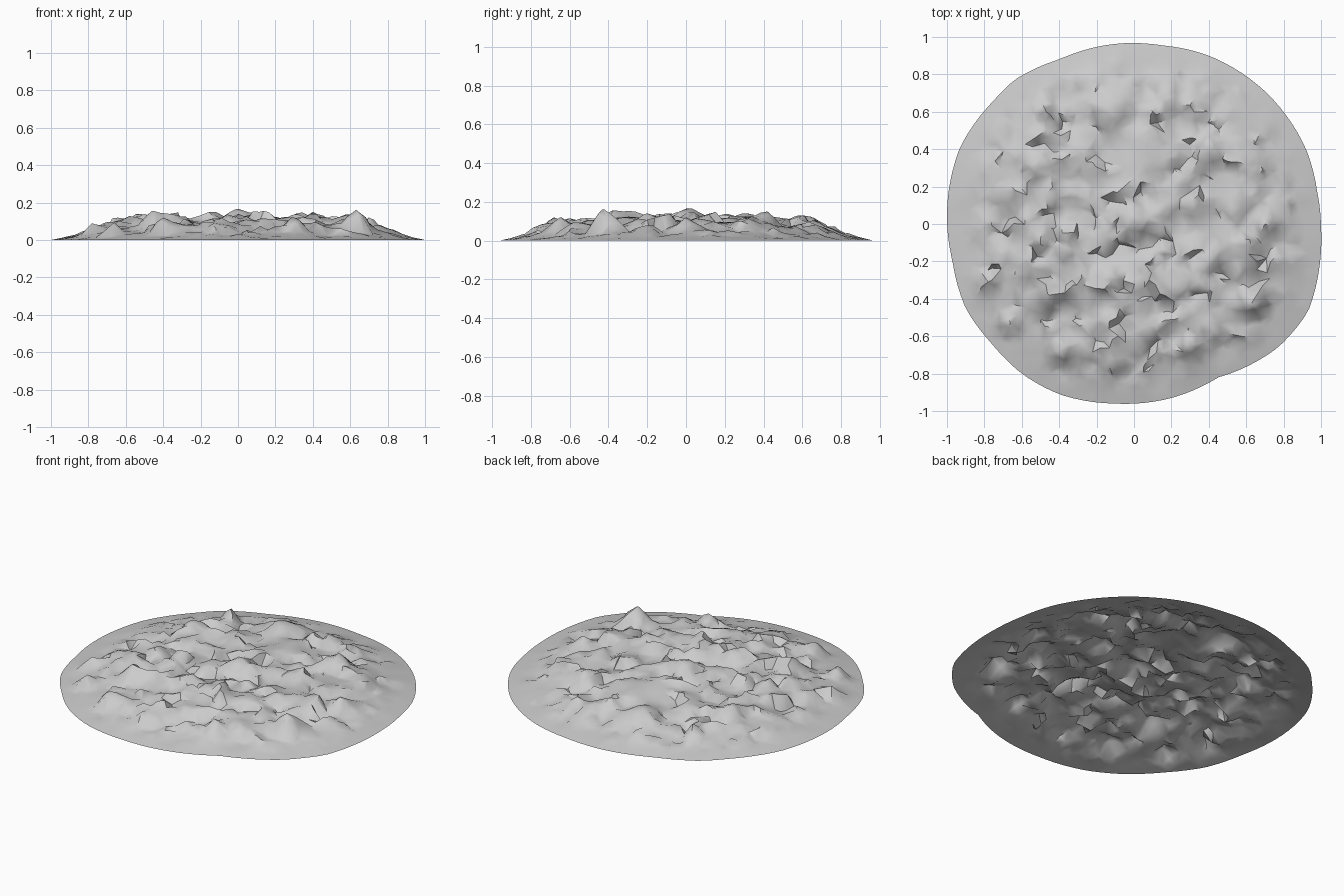
import bpy, math, random
from mathutils import Vector, noise
from mathutils.geometry import delaunay_2d_cdt

if "Cube" in bpy.data.objects:
    bpy.data.objects.remove(bpy.data.objects["Cube"])

random.seed(7)

# Ground outline, anticlockwise
OUTLINE = [(1, -.02), (.98, .17), (.92, .4), (.7, .71), (.4, .9), (.15, .955), (-.08, .965),
           (-.4, .88), (-.64, .77), (-.75, .66), (-.93, .41), (-1, .03), (-.97, -.2), (-.9, -.45),
           (-.76, -.64), (-.6, -.8), (-.4, -.91), (-.1, -.96), (.2, -.93), (.45, -.82),
           (.77, -.66), (.93, -.47), (.995, -.2)]
# Prominent stones: x, y, top height, radius
STONES = [(.63, -.42, .16, .10), (-.45, -.38, .155, .09), (-.12, -.3, .15, .08),
          (0, .02, .165, .10), (.4, .42, .15, .08), (-.78, -.31, .09, .06),
          (-.52, .31, .14, .10), (-.12, .6, .13, .12), (-.47, .6, .12, .07),
          (-.66, -.53, .095, .07), (-.4, -.68, .12, .08), (.3, -.65, .12, .08),
          (.7, 0, .12, .08), (-.5, -.09, .14, .09), (.1, .6, .13, .06), (.4, -.2, .14, .09)]
PROFILE = [(0, .105), (.35, .105), (.6, .088), (.75, .06), (.88, .025), (1, 0)]

POLAR = sorted((math.atan2(y, x), math.hypot(x, y)) for x, y in OUTLINE)
POLAR = [(POLAR[-1][0] - math.tau, POLAR[-1][1])] + POLAR + [(POLAR[0][0] + math.tau, POLAR[0][1])]


def lerp(table, t):
    for (a, u), (b, v) in zip(table, table[1:]):
        if a <= t <= b:
            return u + (v - u) * (t - a) / (b - a)
    return table[-1][1]


def edge_radius(a):
    return lerp(POLAR, math.atan2(math.sin(a), math.cos(a)))


def fraction(p):
    return p.length / edge_radius(math.atan2(p.y, p.x))


# Rubble: each small cell is a tilted slab with its own height
slabs = [(Vector((random.uniform(-1, 1), random.uniform(-1, 1))), random.uniform(-.024, .026),
          Vector((random.uniform(-.4, .4), random.uniform(-.4, .4)))) for _ in range(420)]


def height(p):
    f = fraction(p)
    c, lift, tilt = min(slabs, key=lambda s: (s[0] - p).length_squared)
    fade = max(0, min(1, (.95 - f) / .25))
    z = lerp(PROFILE, min(f, 1))
    z += fade * (lift + tilt.dot(p - c) + .012 * noise.noise(Vector((p.x * 4, p.y * 4, 3))))
    for x, y, top, r in STONES:
        d = (p - Vector((x, y))).length / r
        if d < 1:
            z = max(z, z + (top - z) * min(1, 1.3 * (1 - d)))
    return min(max(z, .004), .172)


# Scattered points, denser over the rubble than on the smooth apron
N = 112
pts = [Vector((math.cos(a), math.sin(a))) * edge_radius(a)
       for a in (i * math.tau / N for i in range(N))]
step = .042
for i in range(-26, 27):
    for j in range(-26, 27):
        p = Vector(((i + random.uniform(-.4, .4)) * step, (j + random.uniform(-.4, .4)) * step))
        if fraction(p) < .965:
            pts.append(p)
pts += [Vector(s[:2]) for s in STONES]
flat, _, faces, *_ = delaunay_2d_cdt(pts, [], [list(range(N))], 1, 1e-5)

# Open-bottomed mound
verts = [(p.x, p.y, 0 if fraction(p) > .985 else height(p)) for p in flat]
mesh = bpy.data.meshes.new("rubble_mound")
mesh.from_pydata(verts, [], faces)
mound = bpy.data.objects.new("rubble_mound", mesh)
bpy.context.collection.objects.link(mound)
bpy.context.view_layer.objects.active = mound
mound.select_set(True)
bpy.ops.object.shade_smooth_by_angle(angle=math.radians(50))
